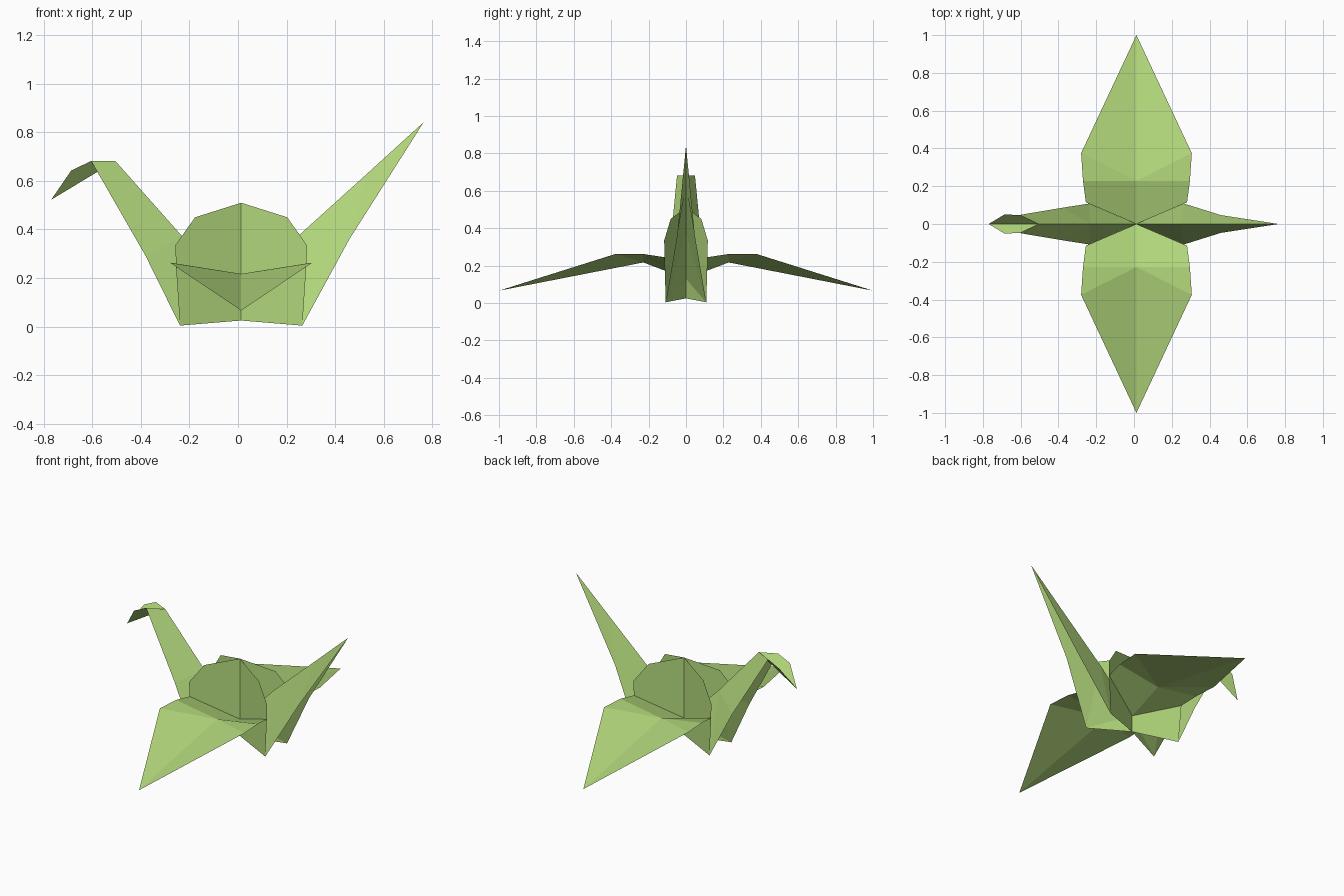
import bpy, bmesh

if "Cube" in bpy.data.objects:
    bpy.data.objects.remove(bpy.data.objects["Cube"])

CX = 0.013        # x of the pinched centre line
SPLAY = 0.43      # how far the body sheets spread in y per unit of x

paper = bpy.data.materials.new("green_paper")
paper.diffuse_color = (0.45, 0.69, 0.2, 1)
paper.use_nodes = True
paper.node_tree.nodes["Principled BSDF"].inputs["Base Color"].default_value = paper.diffuse_color


def sheet(name, points, faces, mirror, x=0.0):
    """Folded paper sheet: one half or quarter, completed by mirroring."""
    mesh = bpy.data.meshes.new(name)
    bm = bmesh.new()
    verts = [bm.verts.new(p) for p in points]
    for f in faces:
        bm.faces.new([verts[i] for i in f])
    bm.to_mesh(mesh)
    bm.free()
    mesh.materials.append(paper)
    ob = bpy.data.objects.new(name, mesh)
    ob.location.x = x
    bpy.context.collection.objects.link(ob)
    mod = ob.modifiers.new("Mirror", 'MIRROR')
    mod.use_axis = mirror
    mod.merge_threshold = 0.0005
    return ob


# Body: four upright sheets meeting along the centre line
edge = [(0.252, 0.004), (0.268, 0.245), (0.271, 0.335), (0.19, 0.45)]
body = [(0, 0, 0.025)] + [(x, -SPLAY * x, z) for x, z in edge]
body += [(0, 0, 0.51), (0, 0, 0.13)]
sheet("body", body, [(0, 1, 2, 6), (6, 2, 3, 4, 5)], (True, True, False), CX)

# Wings: shallow valley along the centre, bent at a crease near the body
for name, s in (("front_wing", -1), ("back_wing", 1)):
    wing = [(0, s * 1.0, 0.066), (0.293, s * 0.375, 0.263), (0.283, s * 0.228, 0.262),
            (0.268, s * SPLAY * 0.268, 0.245), (0, 0, 0.13), (0, s * 0.228, 0.217)]
    faces = [(0, 1, 5), (1, 2, 5), (2, 3, 4, 5)]
    if s > 0:
        faces = [f[::-1] for f in faces]
    sheet(name, wing, faces, (True, False, False), CX)

# Neck: roof fold, ridge on top, lower edges spreading to the body corners
neck = [(-0.505, 0, 0.682), (-0.605, -0.048, 0.682), (-0.38, -0.086, 0.29),
        (CX - 0.252, -0.108, 0.004), (CX, 0, 0.025), (CX, 0, 0.13), (-0.23, 0, 0.372)]
sheet("neck", neck, [(0, 1, 2, 6), (6, 2, 3), (6, 3, 5), (5, 3, 4)], (False, True, False))

# Head: reverse fold, open at the top, ridge underneath
head = [(-0.505, 0, 0.682), (-0.605, -0.048, 0.682), (-0.687, -0.05, 0.643), (-0.77, 0, 0.522)]
sheet("head", head, [(0, 3, 2, 1)], (False, True, False))

# Tail: roof fold rising to a point
tail = [(0.765, 0, 0.842), (0.53, 0, 0.628), (0.25, 0, 0.375), (CX, 0, 0.13),
        (CX, 0, 0.025), (CX + 0.252, -0.108, 0.004), (0.46, -0.047, 0.362)]
sheet("tail", tail, [(0, 1, 6), (1, 2, 5, 6), (2, 3, 5), (3, 4, 5)], (False, True, False))
